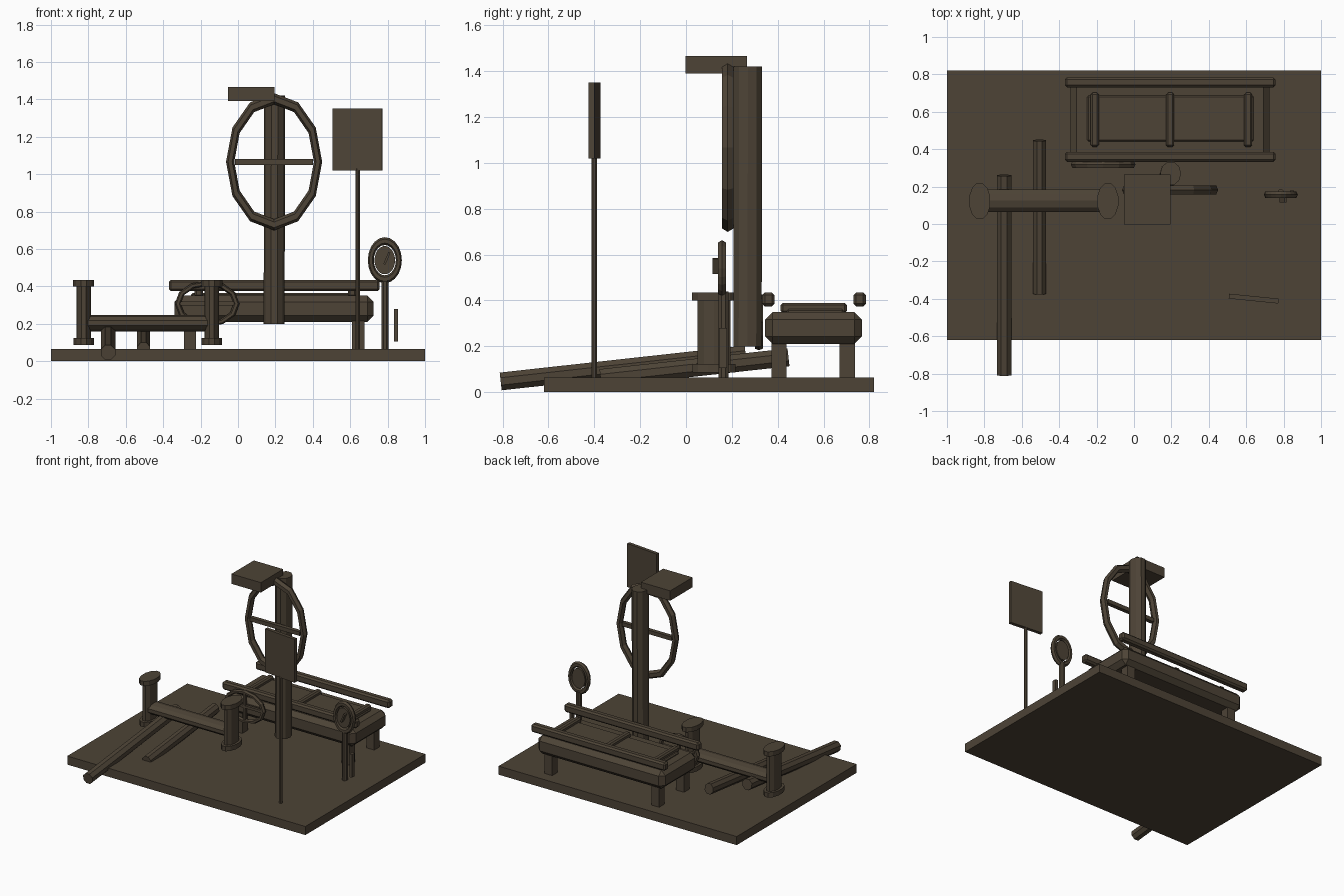
import bpy, bmesh, math
from mathutils import Matrix, Vector

if "Cube" in bpy.data.objects:
    bpy.data.objects.remove(bpy.data.objects["Cube"])

brown = bpy.data.materials.new("dark brown")
brown.diffuse_color = (0.075, 0.057, 0.037, 1)
brown.use_nodes = True
brown.node_tree.nodes["Principled BSDF"].inputs["Base Color"].default_value = brown.diffuse_color


def finish(name, bm, mat=None):
    if mat:
        bmesh.ops.transform(bm, matrix=mat, verts=bm.verts)
    bmesh.ops.recalc_face_normals(bm, faces=bm.faces)
    me = bpy.data.meshes.new(name)
    bm.to_mesh(me)
    bm.free()
    me.materials.append(brown)
    ob = bpy.data.objects.new(name, me)
    bpy.context.collection.objects.link(ob)
    return ob


def box(name, lo, hi, bevel=0, rot=None):
    """Box between two corners, optionally bevelled and turned about its centre."""
    lo, hi = Vector(lo), Vector(hi)
    bm = bmesh.new()
    bmesh.ops.create_cube(bm, size=1)
    bmesh.ops.scale(bm, vec=hi - lo, verts=bm.verts)
    if bevel:
        bmesh.ops.bevel(bm, geom=bm.edges[:], offset=bevel, segments=1, affect='EDGES')
    m = Matrix.Translation((lo + hi) / 2)
    return finish(name, bm, m @ rot if rot else m)


def rod(name, a, b, ru, rv, sides=8):
    """Elliptical prism from a to b."""
    a, b = Vector(a), Vector(b)
    d = b - a
    bm = bmesh.new()
    bmesh.ops.create_cone(bm, cap_ends=True, segments=sides, radius1=1, radius2=1, depth=d.length)
    bmesh.ops.rotate(bm, verts=bm.verts, matrix=Matrix.Rotation(math.pi / sides, 3, 'Z'))
    bmesh.ops.scale(bm, vec=(ru, rv, 1), verts=bm.verts)
    rot = Vector((0, 0, 1)).rotation_difference(d.normalized()).to_matrix().to_4x4()
    return finish(name, bm, Matrix.Translation((a + b) / 2) @ rot)


def ring(name, c, rx, rz, tx, ty, tz, n=12, k=6):
    """Elliptical ring facing the front; rx, rz are centre-line radii."""
    bm = bmesh.new()
    grid = []
    for i in range(n):
        u = 2 * math.pi * i / n
        row = []
        for j in range(k):
            v = 2 * math.pi * j / k
            row.append(bm.verts.new((c[0] + (rx + tx * math.cos(v)) * math.cos(u),
                                     c[1] + ty * math.sin(v),
                                     c[2] + (rz + tz * math.cos(v)) * math.sin(u))))
        grid.append(row)
    for i in range(n):
        for j in range(k):
            i2, j2 = (i + 1) % n, (j + 1) % k
            bm.faces.new((grid[i][j], grid[i2][j], grid[i2][j2], grid[i][j2]))
    return finish(name, bm)


# base board
box("base", (-1, -0.62, 0), (1, 0.82, 0.065))

# tall post with large wheel and top block
rod("tall_post", (0.193, 0.268, 0.2), (0.196, 0.27, 1.42), 0.056, 0.065, 10)
ring("large_wheel", (0.193, 0.182, 1.066), 0.235, 0.337, 0.022, 0.029, 0.03)
box("large_wheel_bar", (-0.015, 0.168, 1.05), (0.4, 0.198, 1.08))
box("top_block", (-0.053, -0.003, 1.39), (0.194, 0.265, 1.465))

# sign board on a thin pole
box("sign_board", (0.507, -0.412, 1.02), (0.773, -0.386, 1.35), rot=Matrix.Rotation(-0.1, 4, 'Z'))
rod("sign_pole", (0.64, -0.4, 0.06), (0.64, -0.4, 1.03), 0.013, 0.014)

# gauge on a stand
ring("gauge_rim", (0.785, 0.157, 0.54), 0.075, 0.102, 0.016, 0.02, 0.021, 20)
rod("gauge_dial", (0.785, 0.17, 0.54), (0.785, 0.143, 0.54), 0.055, 0.076, 20)
box("gauge_needle", (0.79, 0.115, 0.515), (0.802, 0.145, 0.585), rot=Matrix.Rotation(0.4, 4, 'Y'))
rod("gauge_stand", (0.785, 0.163, 0.06), (0.785, 0.163, 0.44), 0.02, 0.024)
box("gauge_lever", (0.835, 0.143, 0.105), (0.856, 0.178, 0.28))

# barrier: cross bar between two capped posts
rod("barrier_bar", (-0.82, 0.125, 0.203), (-0.14, 0.125, 0.203), 0.043, 0.063, 10)
for side, x in (("left", -0.825), ("right", -0.14)):
    rod(side + "_barrier_post", (x, 0.122, 0.1), (x, 0.122, 0.42), 0.039, 0.075, 10)
    rod(side + "_barrier_top_cap", (x, 0.122, 0.4), (x, 0.122, 0.435), 0.058, 0.1, 12)
    rod(side + "_barrier_foot_cap", (x, 0.122, 0.087), (x, 0.122, 0.123), 0.056, 0.098, 12)

# two sloping logs
rod("long_log", (-0.695, -0.808, 0.047), (-0.695, 0.26, 0.165), 0.042, 0.042)
rod("short_log", (-0.505, -0.373, 0.062), (-0.505, 0.447, 0.152), 0.037, 0.042)

# small wheel leaning against the bench
ring("small_wheel", (-0.165, 0.318, 0.307), 0.157, 0.11, 0.016, 0.02, 0.014)
box("small_wheel_bar", (-0.32, 0.308, 0.298), (-0.01, 0.328, 0.318))
box("small_wheel_spoke", (-0.174, 0.308, 0.2), (-0.156, 0.328, 0.415))

# bench: body, legs, panel, slats and rails
box("bench_body", (-0.34, 0.345, 0.21), (0.725, 0.767, 0.35), 0.033)
box("bench_panel", (-0.25, 0.44, 0.34), (0.638, 0.688, 0.364), 0.008)
for i, x in enumerate((-0.21, 0.193, 0.61)):
    box(f"bench_slat_{i + 1}", (x - 0.022, 0.412, 0.345), (x + 0.022, 0.702, 0.39), 0.01)
for i, y in enumerate((0.359, 0.757)):
    box(f"bench_rail_{i + 1}", (-0.37, y - 0.027, 0.374), (0.757, y + 0.027, 0.435), 0.012)
for x in (-0.257, 0.642):
    for y in (0.405, 0.703):
        box("bench_leg", (x - 0.033, y - 0.033, 0.06), (x + 0.033, y + 0.033, 0.23))
